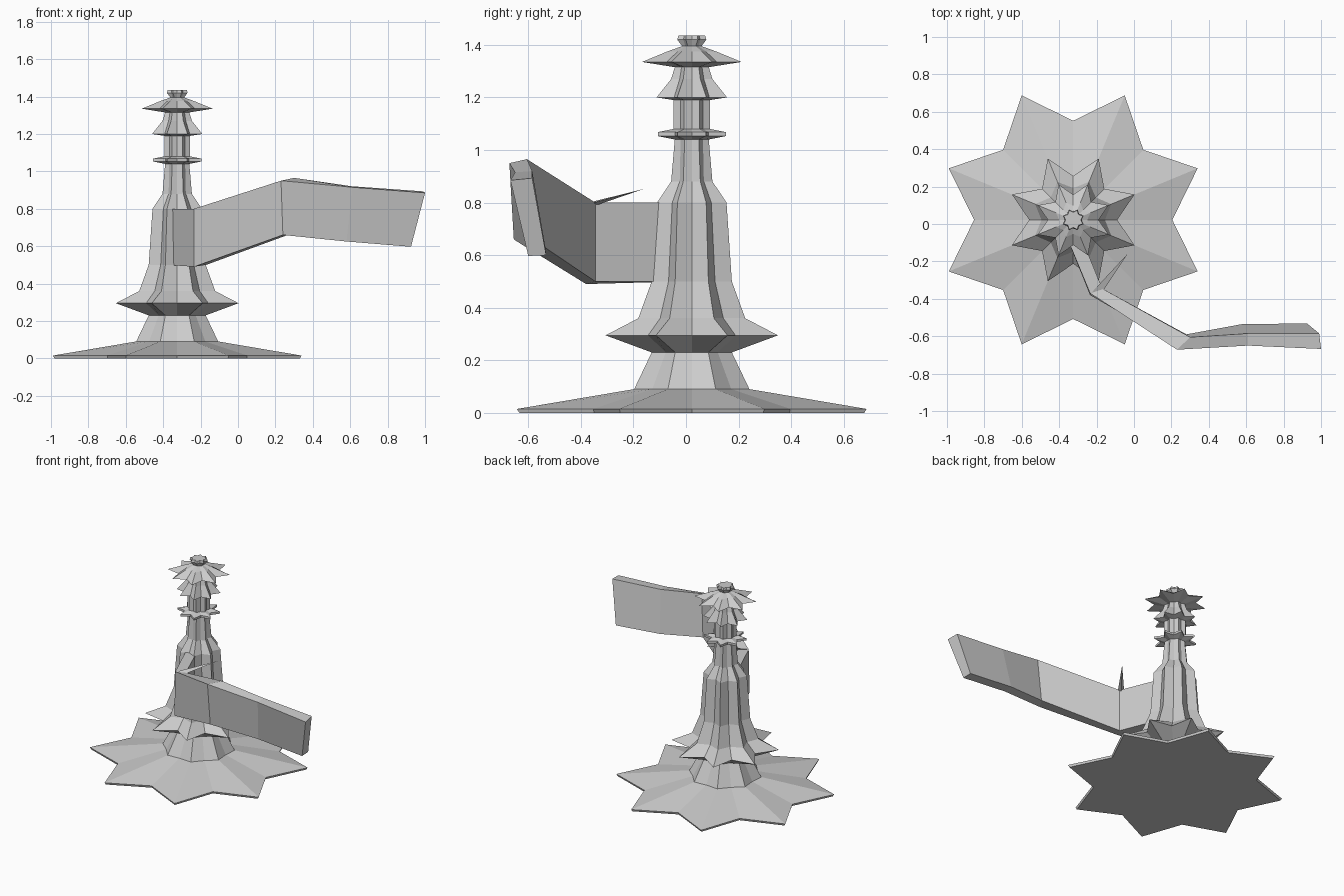
import bpy
from math import cos, sin, pi

CX, CY = -0.325, 0.022


def make_mesh(name, verts, faces):
    me = bpy.data.meshes.new(name)
    me.from_pydata(verts, [], faces)
    me.update()
    ob = bpy.data.objects.new(name, me)
    bpy.context.collection.objects.link(ob)
    return ob


def star_lathe(name, profile, points=8):
    """Stack star-shaped rings: each level is (tip radius, notch radius, z)."""
    n = points * 2
    verts, faces = [], []
    for tip, notch, z in profile:
        for i in range(n):
            r = tip if i % 2 else notch
            a = pi * i / points
            verts.append((CX + r * cos(a), CY + r * sin(a), z))
    for k in range(len(profile) - 1):
        for i in range(n):
            j = (i + 1) % n
            faces.append((k * n + i, k * n + j, (k + 1) * n + j, (k + 1) * n + i))
    faces.append(tuple(reversed(range(n))))
    faces.append(tuple(range((len(profile) - 1) * n, len(profile) * n)))
    return make_mesh(name, verts, faces)


def loft(name, sections):
    """Skin four-cornered sections into a bar with closed ends."""
    verts = [p for s in sections for p in s]
    faces = [(3, 2, 1, 0)]
    for k in range(len(sections) - 1):
        for i in range(4):
            j = (i + 1) % 4
            faces.append((k * 4 + i, k * 4 + j, k * 4 + 4 + j, k * 4 + 4 + i))
    m = len(verts) - 4
    faces.append((m, m + 1, m + 2, m + 3))
    return make_mesh(name, verts, faces)


# Wide star foot
star_lathe("base", [(0.71, 0.525, 0.0), (0.72, 0.53, 0.015), (0.24, 0.215, 0.09)])

# Lower stem with pointed collar and main body
star_lathe("body", [
    (0.24, 0.215, 0.085), (0.165, 0.14, 0.23), (0.355, 0.235, 0.295),
    (0.22, 0.17, 0.36), (0.165, 0.125, 0.50), (0.143, 0.105, 0.80),
    (0.085, 0.065, 0.88)])

# Slim neck with its thin ring
star_lathe("neck", [
    (0.085, 0.065, 0.88), (0.07, 0.06, 1.04), (0.14, 0.09, 1.053),
    (0.14, 0.09, 1.068), (0.075, 0.06, 1.08), (0.075, 0.06, 1.19)])

# Flared skirt, brim and finial
star_lathe("head", [
    (0.075, 0.06, 1.19), (0.145, 0.095, 1.20), (0.085, 0.065, 1.27),
    (0.07, 0.055, 1.315), (0.205, 0.135, 1.335), (0.10, 0.075, 1.375),
    (0.04, 0.035, 1.395), (0.06, 0.045, 1.42), (0.055, 0.04, 1.435)])

# Bent arm: front top, front bottom, back bottom, back top
loft("arm", [
    [(-0.38, -0.02, 0.80), (-0.38, -0.02, 0.50), (-0.31, 0.0, 0.50), (-0.31, 0.0, 0.80)],
    [(-0.235, -0.37, 0.80), (-0.235, -0.38, 0.49), (-0.17, -0.345, 0.50), (-0.17, -0.345, 0.80)],
    [(0.23, -0.672, 0.95), (0.24, -0.655, 0.66), (0.28, -0.59, 0.665), (0.30, -0.605, 0.965)],
    [(0.61, -0.65, 0.915), (0.58, -0.60, 0.625), (0.58, -0.535, 0.63), (0.61, -0.585, 0.92)],
    [(1.0, -0.668, 0.885), (0.925, -0.60, 0.597), (0.925, -0.532, 0.60), (0.99, -0.585, 0.893)]])

# Thin spur rising from the elbow
make_mesh("spur",
          [(-0.23, -0.37, 0.80), (-0.16, -0.35, 0.80), (-0.19, -0.355, 0.785), (-0.035, -0.16, 0.852)],
          [(0, 1, 3), (1, 2, 3), (2, 0, 3), (0, 2, 1)])
